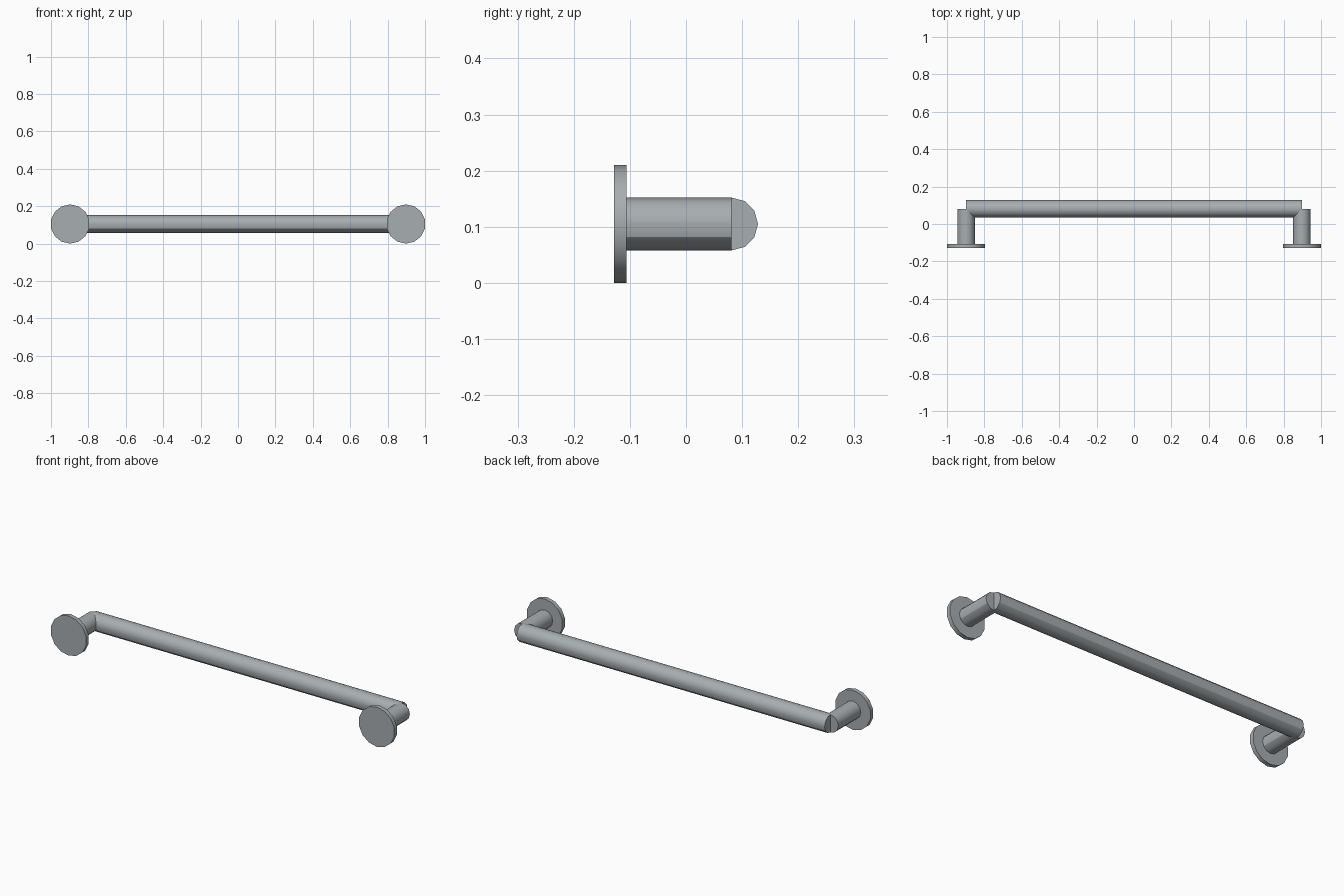
import bpy
from math import radians, pi

if "Cube" in bpy.data.objects:
    bpy.data.objects.remove(bpy.data.objects["Cube"])

Z = 0.105        # height of all axes
X = 0.8978       # post centres
BAR_Y = 0.0813   # bar axis, where the posts end
R = 0.047        # tube radius
FRONT, PLATE = -0.128, 0.022

# Dark blue-grey metal
steel = bpy.data.materials.new("steel")
steel.diffuse_color = (0.39, 0.42, 0.435, 1)
steel.use_nodes = True
steel.node_tree.nodes["Principled BSDF"].inputs["Base Color"].default_value = steel.diffuse_color


def cylinder(name, sides, radius, length, location, rotation):
    bpy.ops.mesh.primitive_cylinder_add(vertices=sides, radius=radius, depth=length,
                                        location=location, rotation=rotation)
    obj = bpy.context.object
    obj.name = name
    obj.data.materials.append(steel)
    bpy.ops.object.shade_smooth_by_angle(angle=radians(40))
    return obj


def tube(name, *args):
    # Tube with a crease along its underside, 30 degrees below the axis
    obj = cylinder(name, 12, R, *args)
    turn = obj.rotation_euler.to_matrix()
    for edge in obj.data.edges:
        if all(abs((turn @ obj.data.vertices[v].co).z + R / 2) < 0.001
               for v in edge.vertices):
            edge.use_edge_sharp = True


# Long grab bar
tube("bar", 2 * X, (0, BAR_Y, Z), (0, pi / 2, 0))

# Post and mounting plate at each end
post_start = FRONT + PLATE
for side, x in (("left", -X), ("right", X)):
    tube(f"{side}_post", BAR_Y - post_start,
         (x, (BAR_Y + post_start) / 2, Z), (pi / 2, 0, 0))
    cylinder(f"{side}_mounting_plate", 14, 0.1048, PLATE,
             (x, FRONT + PLATE / 2, Z), (pi / 2, 0, 0))
